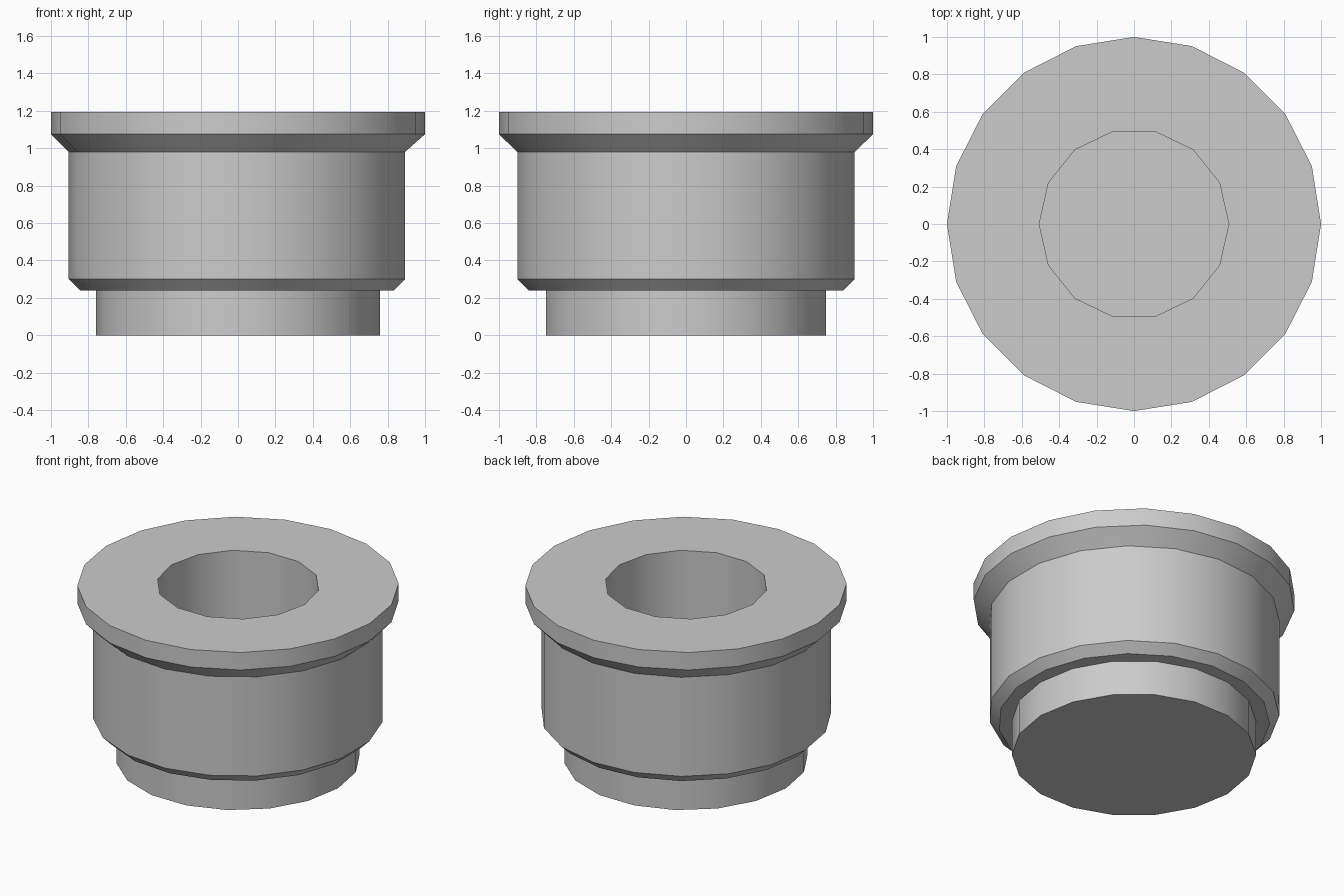
import bpy
import bmesh
import math

cube = bpy.data.objects.get("Cube")
if cube:
    bpy.data.objects.remove(cube, do_unlink=True)

grey = bpy.data.materials.new("plain_grey")
grey.use_nodes = True
grey.diffuse_color = (0.6, 0.6, 0.6, 1)
grey.node_tree.nodes["Principled BSDF"].inputs["Base Color"].default_value = (0.6, 0.6, 0.6, 1)


def add_ring(bm, radius, z, sides):
    """Polygon ring whose first corner lies on the -x axis."""
    angles = [math.pi + math.tau * i / sides for i in range(sides)]
    return [bm.verts.new((radius * math.cos(a), radius * math.sin(a), z)) for a in angles]


def join_rings(bm, a, b):
    """Quads between equal rings, triangles between unequal ones."""
    na, nb = len(a), len(b)
    i = j = 0
    while i < na or j < nb:
        a0, a1 = a[i % na], a[(i + 1) % na]
        b0, b1 = b[j % nb], b[(j + 1) % nb]
        if na == nb:
            bm.faces.new((a0, a1, b1, b0))
            i, j = i + 1, j + 1
        elif (i + 0.5) / na <= (j + 0.5) / nb:
            bm.faces.new((a0, a1, b0))
            i += 1
        else:
            bm.faces.new((a0, b1, b0))
            j += 1


# Side counts of the bore, flange, body and foot
BORE, FLANGE, BODY, FOOT = 14, 20, 19, 18

# Section from the bore floor, over the flange, down to the foot
section = [
    (0.507, 0.24, BORE),
    (0.507, 1.195, BORE),
    (1.0, 1.195, FLANGE),
    (1.0, 1.075, FLANGE),
    (0.905, 0.98, BODY),
    (0.905, 0.30, BODY),
    (0.845, 0.24, BODY),
    (0.76, 0.24, FOOT),
    (0.76, 0.0, FOOT),
]

bm = bmesh.new()
rings = [add_ring(bm, *step) for step in section]
for upper, lower in zip(rings, rings[1:]):
    join_rings(bm, upper, lower)
bm.faces.new(rings[0])
bm.faces.new(rings[-1])
bmesh.ops.recalc_face_normals(bm, faces=bm.faces)

mesh = bpy.data.meshes.new("flanged_bushing")
bm.to_mesh(mesh)
bm.free()
mesh.materials.append(grey)
bushing = bpy.data.objects.new("flanged_bushing", mesh)
bpy.context.collection.objects.link(bushing)

# Smooth walls with crisp rims
bpy.ops.object.select_all(action="DESELECT")
bushing.select_set(True)
bpy.context.view_layer.objects.active = bushing
bpy.ops.object.shade_smooth_by_angle(angle=math.radians(30))
